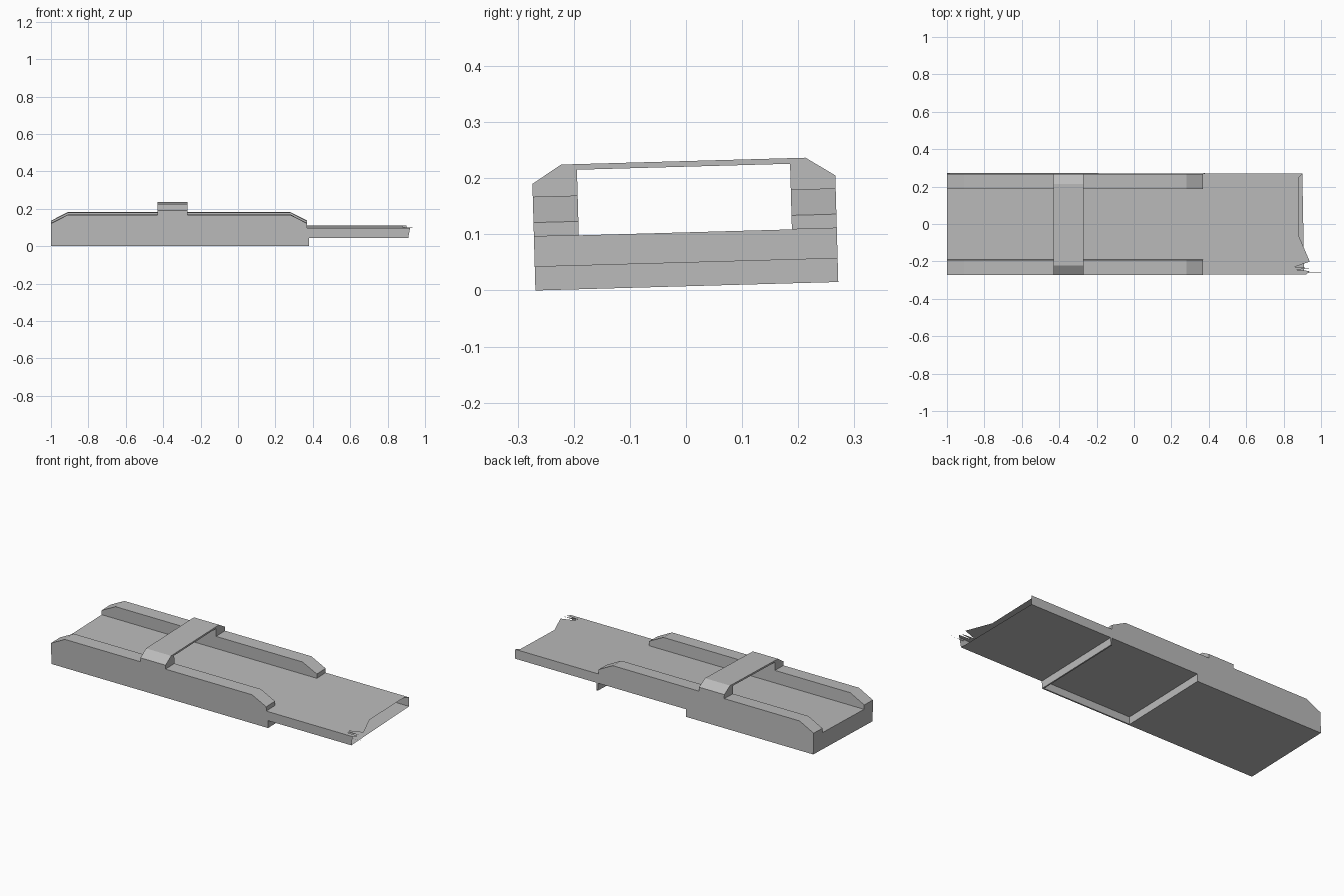
import bpy, bmesh
from mathutils import Matrix

cube = bpy.data.objects.get("Cube")
if cube:
    bpy.data.objects.remove(cube, do_unlink=True)

grey = bpy.data.materials.new("plain grey")
grey.use_nodes = True
grey.diffuse_color = (0.5, 0.5, 0.5, 1)
grey.node_tree.nodes["Principled BSDF"].inputs["Base Color"].default_value = grey.diffuse_color

W, RAIL = 0.27, 0.19           # half width, inner face of the rails
DECK, UNDER = 0.096, 0.043     # deck top and underside of the overhang
STEP, LIP = -0.19, 0.38        # end of the solid base, end of the skirt
# the whole body leans slightly about its long axis
LEAN = Matrix.Translation((0, 0.0015, 0.0076)) @ Matrix.Rotation(0.028, 4, "X")


def finish(name, bm):
    bm.transform(LEAN)
    mesh = bpy.data.meshes.new(name)
    bm.to_mesh(mesh)
    bm.free()
    mesh.materials.append(grey)
    obj = bpy.data.objects.new(name, mesh)
    bpy.context.collection.objects.link(obj)
    return obj


def prism(name, profile, axis, a, b):
    """Extrude a profile along y (profile in xz) or along x (profile in yz)."""
    bm = bmesh.new()
    place = (lambda p: (p[0], a, p[1])) if axis == "y" else (lambda p: (a, p[0], p[1]))
    face = bm.faces.new([bm.verts.new(place(p)) for p in profile])
    out = bmesh.ops.extrude_face_region(bm, geom=[face])
    moved = [v for v in out["geom"] if isinstance(v, bmesh.types.BMVert)]
    bmesh.ops.translate(bm, verts=moved, vec=(0, b - a, 0) if axis == "y" else (b - a, 0, 0))
    bmesh.ops.recalc_face_normals(bm, faces=bm.faces)
    return finish(name, bm)


def box(name, x0, x1, y0, y1, z0, z1):
    return prism(name, [(x0, z0), (x1, z0), (x1, z1), (x0, z1)], "y", y0, y1)


def sheet(name, points):
    bm = bmesh.new()
    bm.faces.new([bm.verts.new(p) for p in points])
    return finish(name, bm)


# solid base, and the thin skirt that hangs below the overhang
box("base_block", -1, STEP, -W, W, 0, DECK)
box("front_skirt", STEP, LIP, -W, -W + 0.008, 0, UNDER)
box("cross_skirt", LIP - 0.008, LIP, -W, W, 0, UNDER)

# hollow overhang with an open, torn end
torn_edge = [(0.92, -W), (0.94, -0.25), (0.86, -0.245), (0.94, -0.235), (0.86, -0.228),
             (0.91, -0.21), (0.94, -0.2), (0.88, -0.06), (0.88, 0.25), (0.9, W)]
sheet("deck_top", [(STEP, -W, DECK)] + [(x, y, DECK) for x, y in torn_edge] + [(STEP, W, DECK)])
sheet("deck_underside", [(STEP, -W, UNDER), (STEP, W, UNDER), (0.9, W, UNDER), (0.91, -W, UNDER)])
sheet("deck_front_wall", [(STEP, -W, UNDER), (0.91, -W, UNDER), (0.92, -W, DECK), (STEP, -W, DECK)])
sheet("deck_back_wall", [(STEP, W, UNDER), (STEP, W, DECK), (0.9, W, DECK), (0.9, W, UNDER)])
sheet("end_splinter", [(0.9, -0.262, 0.08), (1, -0.26, 0.08), (0.9, -0.26, 0.08)])

# side rails with sloped ends
rail = [(-1, DECK), (0.37, DECK), (0.37, 0.121), (0.28, 0.167), (-0.91, 0.167), (-1, 0.121)]
prism("front_rail", rail, "y", -W, -RAIL)
prism("back_rail", rail, "y", RAIL, W)

# bridge over the rails, with chamfered shoulders
half = [(RAIL, 0.213), (RAIL, 0.16), (W, 0.16), (W, 0.19), (0.218, 0.223)]
arch = half + [(-y, z) for y, z in reversed(half)]
prism("bridge", arch, "x", -0.43, -0.27)
